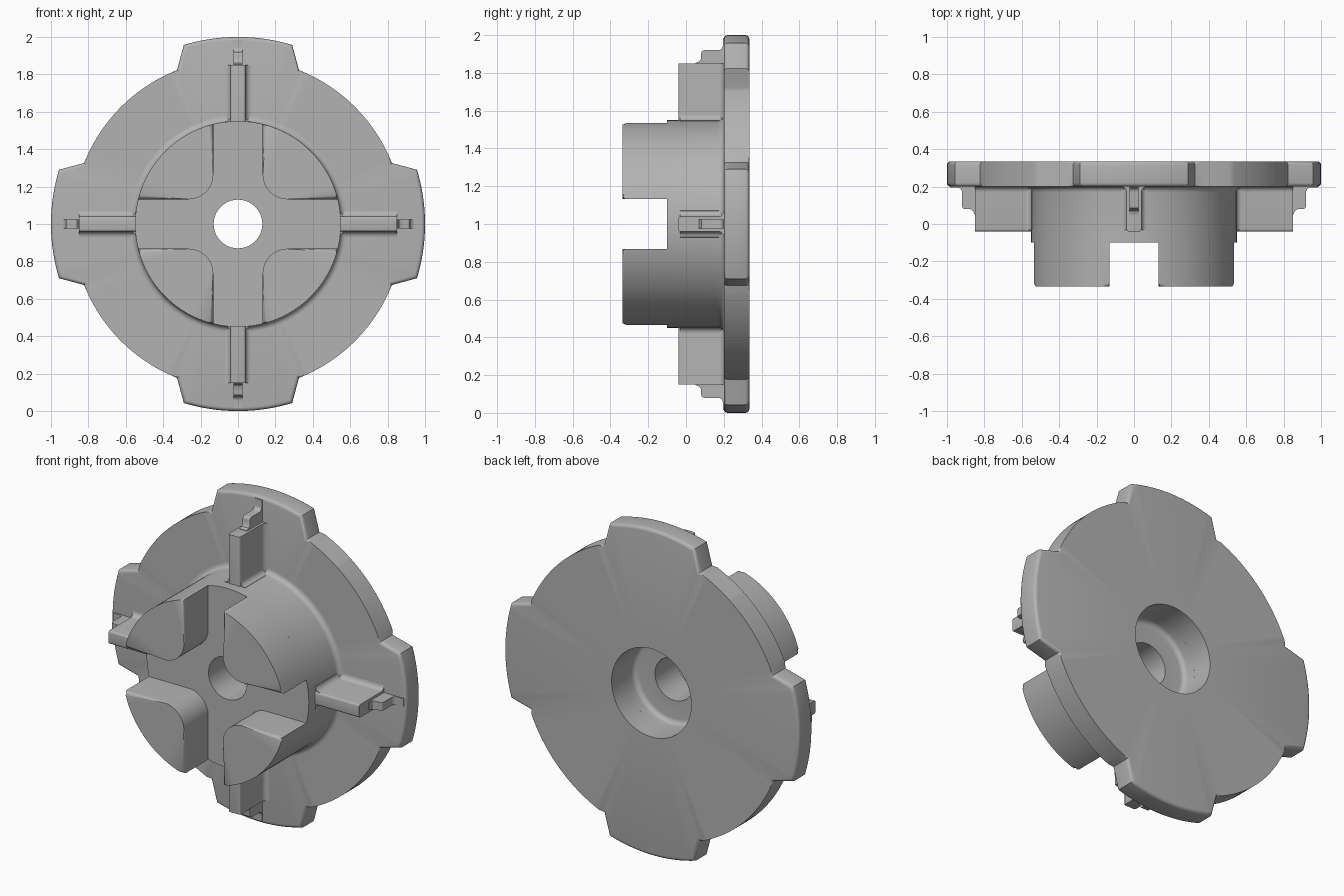
import bpy, bmesh
from math import sin, cos, pi, asin, atan2, hypot
from mathutils import Matrix, Vector

if "Cube" in bpy.data.objects:
    bpy.data.objects.remove(bpy.data.objects["Cube"])

GREY = (0.45, 0.45, 0.45, 1)
mat = bpy.data.materials.new("grey metal")
mat.use_nodes = True
mat.diffuse_color = GREY
mat.node_tree.nodes["Principled BSDF"].inputs["Base Color"].default_value = GREY

CENTRE = Vector((0, 0, 1))
HUB_R, BORE_R, HOLE_R, RING_R = 0.55, 0.27, 0.13, 0.885
BACK, FLANGE_Y, HUB_Y, LUG_Y = 0.335, 0.20, -0.10, -0.335


def finish(bm, name, turns=(0,)):
    """Make one object per quarter turn about the hub axis."""
    bmesh.ops.recalc_face_normals(bm, faces=bm.faces)
    mesh = bpy.data.meshes.new(name)
    bm.to_mesh(mesh)
    bm.free()
    mesh.materials.append(mat)
    for i, a in enumerate(turns):
        obj = bpy.data.objects.new(name if len(turns) == 1 else f"{name}_{i + 1}", mesh)
        bpy.context.collection.objects.link(obj)
        obj.matrix_world = Matrix.Translation(CENTRE) @ Matrix.Rotation(a, 4, 'Y')
        bpy.ops.object.select_all(action='DESELECT')
        obj.select_set(True)
        bpy.context.view_layer.objects.active = obj
        if i == 0:
            bpy.ops.object.shade_smooth_by_angle(angle=0.6)


def arc(cx, cy, r, a0, a1, n):
    return [(cx + r * cos(a0 + (a1 - a0) * i / n), cy + r * sin(a0 + (a1 - a0) * i / n))
            for i in range(n + 1)]


def prism(outline, place, lo, hi):
    """Extrude a 2D outline; place(u, v, w) gives the 3D point."""
    bm = bmesh.new()
    a, b = [[bm.verts.new(place(u, v, w)) for u, v in outline] for w in (lo, hi)]
    bm.faces.new(a)
    bm.faces.new(b)
    bridge(bm, a, b)
    return bm


def bridge(bm, a, b):
    for i in range(len(a)):
        j = (i + 1) % len(a)
        bm.faces.new((a[i], a[j], b[j], b[i]))


def round_edges(bm, test, width):
    edges = [e for e in bm.edges if all(test(v.co) for v in e.verts)]
    bmesh.ops.bevel(bm, geom=edges, offset=width, segments=4, profile=0.5,
                    affect='EDGES', clamp_overlap=True)


QUARTERS = [i * pi / 2 for i in range(4)]

# Flange: disc with four wide tabs
tab_tip, tab_root = asin(0.29), atan2(0.325, 0.82)
outline = []
for q in QUARTERS:
    outline += arc(0, 0, 1.0, q - tab_tip, q + tab_tip, 16)
    outline += arc(0, 0, RING_R, q + tab_root, q + pi / 2 - tab_root, 24)
bm = bmesh.new()
loops = []
for y, inner in ((FLANGE_Y, True), (FLANGE_Y, False), (BACK, False), (BACK, True)):
    ring = []
    for x, z in outline:
        s = BORE_R / hypot(x, z) if inner else 1
        ring.append(bm.verts.new((x * s, y, z * s)))
    loops.append(ring)
for i in range(4):
    bridge(bm, loops[i], loops[(i + 1) % 4])
rim = [e for e in bm.edges if abs(e.verts[0].co.y - e.verts[1].co.y) < 1e-5
       and all(v.co.xz.length > 0.8 for v in e.verts)]
bmesh.ops.bevel(bm, geom=rim, offset=0.02, segments=4, profile=0.5, affect='EDGES')
finish(bm, "flange")

# Hub: turned profile with foot fillet, through hole and rear counterbore
f = 0.03
profile = [(HOLE_R, HUB_Y), (HUB_R, HUB_Y)]
profile += arc(HUB_R + f, FLANGE_Y - f, f, pi, pi / 2, 6)
profile += [(BORE_R, FLANGE_Y)]
profile += arc(BORE_R - f, 0.115 + f, f, 0, -pi / 2, 6)
profile += [(HOLE_R, 0.115)]
bm = bmesh.new()
STEPS = 96
rings = [[bm.verts.new((r * cos(2 * pi * k / STEPS), y, r * sin(2 * pi * k / STEPS)))
          for r, y in profile] for k in range(STEPS)]
for k in range(STEPS):
    bridge(bm, rings[k], rings[(k + 1) % STEPS])
finish(bm, "hub")

# Four drive lugs with a rounded inner corner
g = 0.132
a0 = asin(g / HUB_R)
outline = arc(0, 0, HUB_R, a0, pi / 2 - a0, 24)
outline += arc(2 * g, 2 * g, g, pi, 1.5 * pi, 12)
bm = prism(outline, lambda u, v, w: (u, w, v), LUG_Y, HUB_Y + 0.01)
round_edges(bm, lambda c: c.y < LUG_Y + 0.001, 0.024)
finish(bm, "drive_lug", QUARTERS)

# Four ribs with flared feet
half, top = 0.04, -0.04
side = arc(half + f, FLANGE_Y - f, f, pi / 2, pi, 6)
side += arc(half - 0.012, top + 0.012, 0.012, 0, -pi / 2, 4)
outline = side + [(-u, v) for u, v in reversed(side)]
bm = prism(outline, lambda u, v, w: (u, v, w), HUB_R - 0.05, 0.85)
round_edges(bm, lambda c: c.z > 0.84 and c.y < top + 0.001, 0.025)
finish(bm, "rib", QUARTERS)

# Fillets where each rib meets the hub
for s, name in ((1, "right_rib_fillet"), (-1, "left_rib_fillet")):
    outline = [(half - 0.01, HUB_R - 0.03)]
    outline += [(half + f + 0.005, HUB_R - 0.03)]
    outline += arc(half + f, HUB_R + f - 0.003, f, 1.5 * pi, pi, 6)
    outline += [(half - 0.01, HUB_R + f)]
    bm = prism(outline, lambda u, v, w: (s * u, w, v), top + 0.008, FLANGE_Y)
    finish(bm, name, QUARTERS)

# Small stepped lips running from each rib to the tab edge
lip = [(0.80, 0.25), (0.80, 0.05), (0.853, 0.05), (0.86, 0.07), (0.875, 0.08)]
lip += arc(0.903, 0.097, 0.017, -pi / 2, 0, 5)
lip += arc(0.945, 0.170, 0.025, pi, pi / 2, 5)
lip += [(0.985, 0.195), (0.985, 0.25)]
bm = prism(lip, lambda u, v, w: (w, v, u), -0.025, 0.025)
finish(bm, "rib_lip", QUARTERS)
